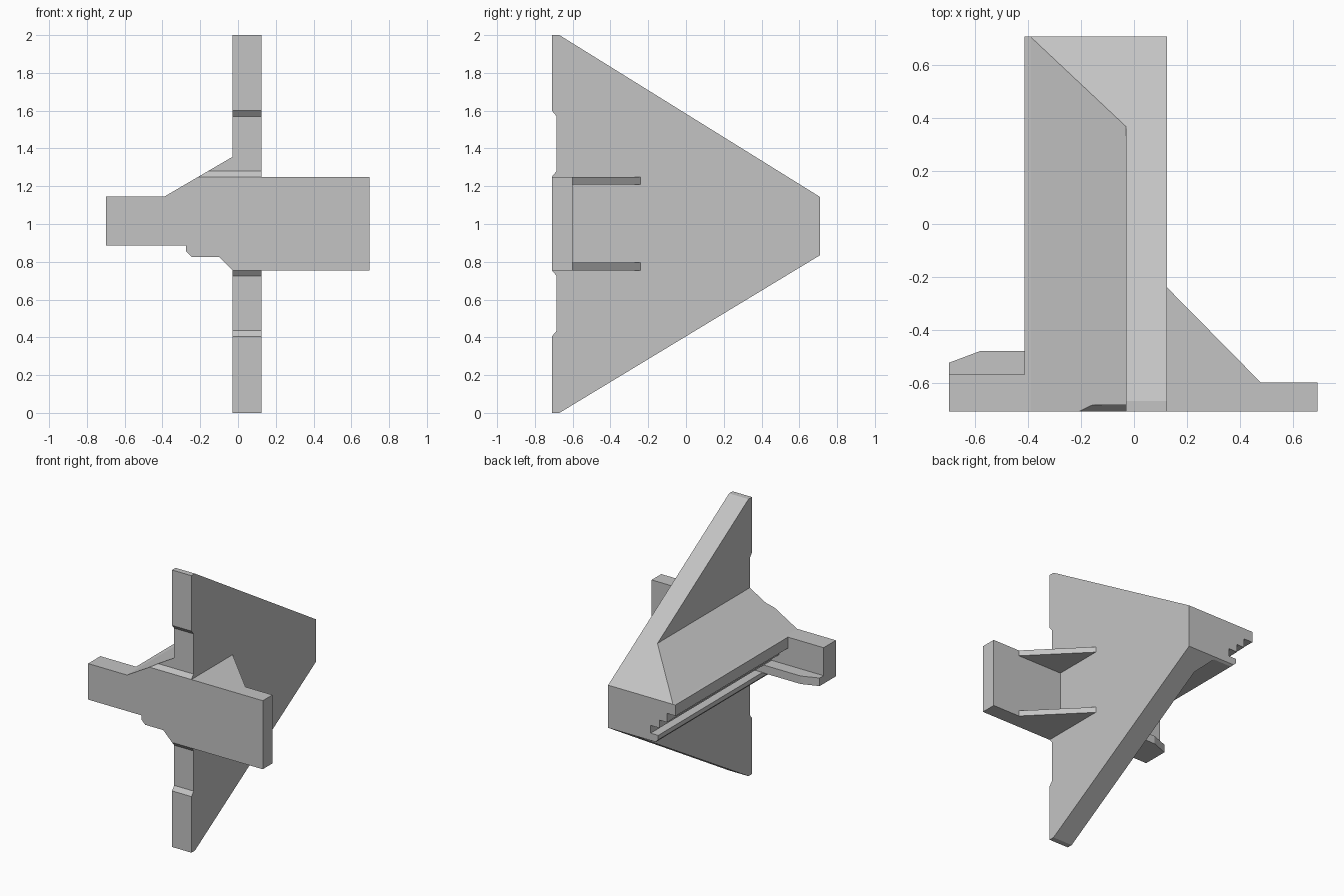
import bpy, bmesh
from mathutils import Vector

cube = bpy.data.objects.get("Cube")
if cube:
    bpy.data.objects.remove(cube, do_unlink=True)

grey = bpy.data.materials.new("plain_grey")
grey.use_nodes = True
grey.diffuse_color = (0.55, 0.55, 0.55, 1)
grey.node_tree.nodes["Principled BSDF"].inputs["Base Color"].default_value = grey.diffuse_color


def prism(name, profile, axis, low, high):
    """Extrude a 2D profile along an axis; the other two axes keep their order."""
    def place(point, depth):
        co = list(point)
        co.insert("xyz".index(axis), depth)
        return co

    bm = bmesh.new()
    face = bm.faces.new([bm.verts.new(place(p, low)) for p in profile])
    out = bmesh.ops.extrude_face_region(bm, geom=[face])
    shift = Vector(place((0, 0), high - low))
    bmesh.ops.translate(bm, vec=shift, verts=[v for v in out["geom"] if isinstance(v, bmesh.types.BMVert)])
    bmesh.ops.recalc_face_normals(bm, faces=bm.faces)
    mesh = bpy.data.meshes.new(name)
    bm.to_mesh(mesh)
    bm.free()
    mesh.materials.append(grey)
    obj = bpy.data.objects.new(name, mesh)
    bpy.context.collection.objects.link(obj)
    return obj


FRONT, BACK, RECESS = -0.71, 0.71, -0.685
PLATE_L, PLATE_R = -0.03, 0.125

# Upright tapered plate with two shallow recesses on its front edge
outline = [
    (FRONT, 0), (-0.67, 0), (BACK, 0.835), (BACK, 1.143), (-0.67, 2), (FRONT, 2),
    (FRONT, 1.6), (RECESS, 1.57), (RECESS, 1.28), (FRONT, 1.25),
    (FRONT, 0.755), (RECESS, 0.725), (RECESS, 0.435), (FRONT, 0.405),
]
prism("upright_plate", outline, "x", PLATE_L, PLATE_R)

# Long grooved rail, trimmed to the plate outline
rail_profile = [
    (PLATE_L, 1.355), (-0.39, 1.145), (-0.415, 1.145), (-0.415, 1.065), (-0.345, 1.065),
    (-0.345, 1.0), (-0.285, 1.0), (-0.285, 0.943), (-0.215, 0.943), (-0.215, 0.887),
    (-0.275, 0.887), (-0.275, 0.855), (-0.245, 0.825), (-0.1, 0.825), (PLATE_L, 0.755),
]
rail = prism("grooved_rail", rail_profile, "y", -0.8, 0.8)
trimmer = prism("rail_trimmer", outline, "x", -0.6, 0.3)
trimmer.hide_render = True
trim = rail.modifiers.new("trim", "BOOLEAN")
trim.operation = "INTERSECT"
trim.solver = "EXACT"
trim.object = trimmer
graph = bpy.context.evaluated_depsgraph_get()
trimmed = bpy.data.meshes.new_from_object(rail.evaluated_get(graph))
rail.modifiers.clear()
rail.data = trimmed
bpy.data.objects.remove(trimmer, do_unlink=True)

# Side tab with a thin chamfered shelf behind it
prism("side_tab", [(-0.7, FRONT), (-0.215, FRONT), (-0.215, -0.57), (-0.7, -0.57)], "z", 0.885, 1.145)
prism("tab_shelf", [(-0.7, -0.57), (-0.7, -0.525), (-0.58, -0.48), (-0.215, -0.48), (-0.215, -0.57)],
      "z", 0.885, 0.943)

# Front flange braced by two triangular gussets
prism("front_flange", [(PLATE_R, FRONT), (0.695, FRONT), (0.695, -0.6), (PLATE_R, -0.6)], "z", 0.755, 1.25)
for name, low in (("lower_gusset", 0.755), ("upper_gusset", 1.21)):
    prism(name, [(PLATE_R, -0.6), (0.48, -0.6), (PLATE_R, -0.24)], "z", low, low + 0.04)
